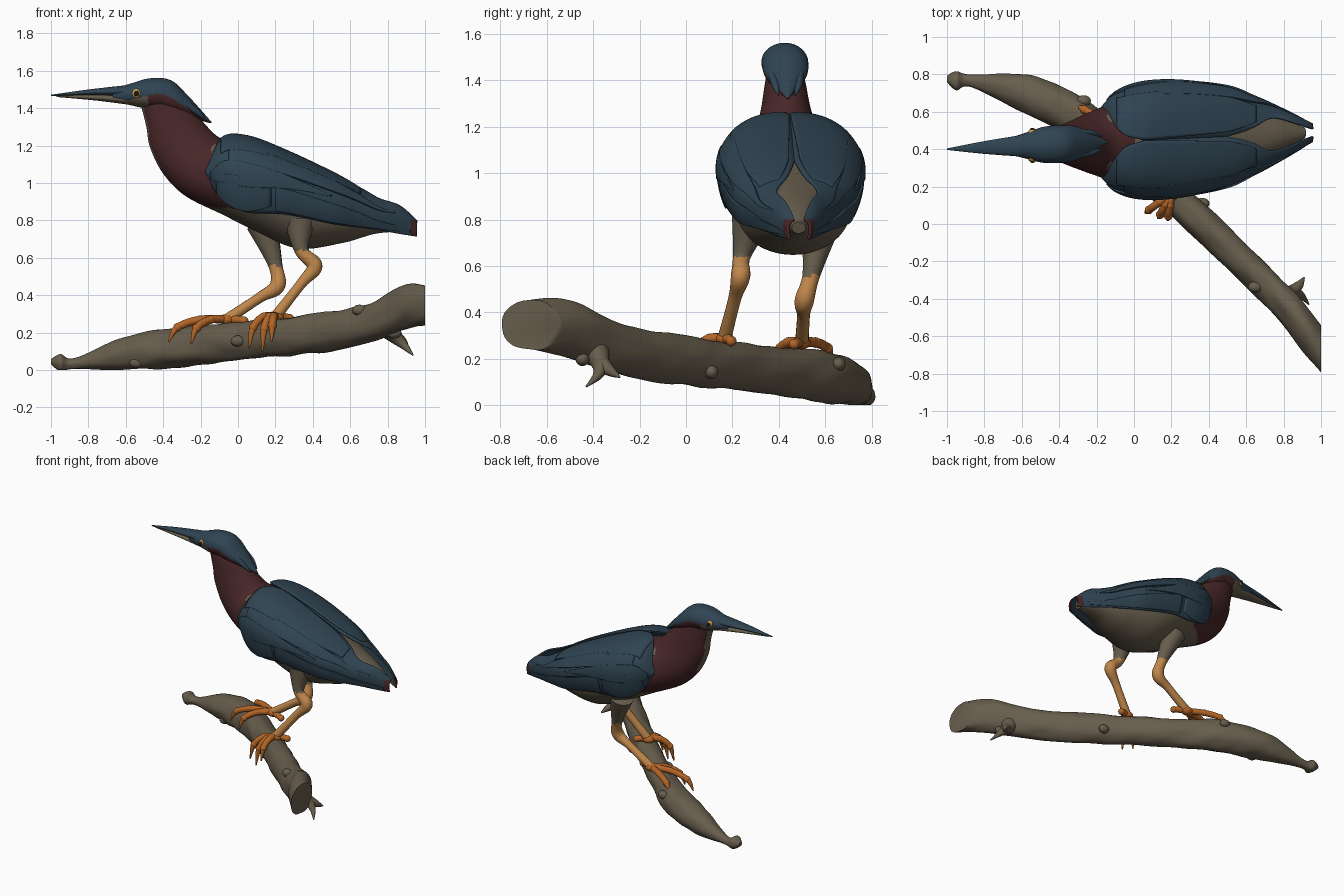
import bpy, bmesh, math
from mathutils import Vector, noise

cube = bpy.data.objects.get("Cube")
if cube:
    bpy.data.objects.remove(cube, do_unlink=True)


def material(name, red, green, blue):
    made = bpy.data.materials.new(name)
    made.use_nodes = True
    colour = (red, green, blue, 1)
    made.diffuse_color = colour
    made.node_tree.nodes["Principled BSDF"].inputs["Base Color"].default_value = colour
    return made


BLUE = material("slate blue", .029, .058, .085)
CHESTNUT = material("chestnut", .065, .02, .021)
TAUPE = material("taupe", .135, .11, .073)
TAN = material("leg tan", .52, .24, .07)
ORANGE = material("toe orange", .45, .13, .02)
AMBER = material("eye amber", .6, .3, .06)
BLACK = material("pupil black", .01, .01, .01)


def spline(rows, steps):
    """Smooth interpolation through rows of numbers."""
    result = []
    last = len(rows) - 1
    for i in range(last):
        before, start, end, after = rows[max(i - 1, 0)], rows[i], rows[i + 1], rows[min(i + 2, last)]
        for step in range(steps):
            t = step / steps
            row = []
            for a, b, c, d in zip(before, start, end, after):
                row.append(b + t / 2 * (c - a + t * (2 * a - 5 * b + 4 * c - d + t * (3 * (b - c) + d - a))))
            result.append(row)
    return result + [list(rows[-1])]


def turn(count):
    """Sine and cosine pairs around a full circle."""
    return [(math.sin(math.tau * j / count), math.cos(math.tau * j / count)) for j in range(count)]


def skin(name, rings, materials, rule=None, closed=True):
    """Join rings of points into a smooth mesh; the rule picks a material per face."""
    bm = bmesh.new()
    grid = [[bm.verts.new(point) for point in ring] for ring in rings]
    count = len(grid[0])
    for lower, upper in zip(grid, grid[1:]):
        for j in range(count if closed else count - 1):
            k = (j + 1) % count
            bm.faces.new((lower[j], lower[k], upper[k], upper[j]))
    if closed:
        bm.faces.new(grid[0])
        bm.faces.new(grid[-1])
    bmesh.ops.recalc_face_normals(bm, faces=bm.faces)
    bm.normal_update()
    for face in bm.faces:
        face.smooth = True
        if rule:
            face.material_index = rule(face.calc_center_median(), face.normal)
    for edge in bm.edges:
        edge.smooth = edge.calc_face_angle(0) < .8
    mesh = bpy.data.meshes.new(name)
    bm.to_mesh(mesh)
    bm.free()
    for entry in materials:
        mesh.materials.append(entry)
    obj = bpy.data.objects.new(name, mesh)
    bpy.context.collection.objects.link(obj)
    return obj


def middle(x):
    """Centre line of the bird, slightly turned."""
    return .445 + .045 * x


def loft(name, rows, materials, rule=None):
    """Oval sections given as top x, top z, bottom x, bottom z, half width."""
    rings = []
    for top_x, top_z, low_x, low_z, width in spline(rows, 10):
        ring = []
        for sine, cosine in turn(60):
            k = (1 + cosine) / 2
            x = low_x + (top_x - low_x) * k
            ring.append((x, middle(x) + width * sine, low_z + (top_z - low_z) * k))
        rings.append(ring)
    skin(name, rings, materials, rule)


def tube(name, points, radii, materials, rule=None):
    """Round tube through points, with one radius at each."""
    path = spline([(*point, radius) for point, radius in zip(points, radii)], 8)
    rings = []
    for i, (x, y, z, radius) in enumerate(path):
        ahead, behind = path[min(i + 1, len(path) - 1)], path[max(i - 1, 0)]
        along = Vector(ahead[:3]) - Vector(behind[:3])
        u = along.cross(Vector((.3, 1, .1))).normalized()
        v = along.cross(u).normalized()
        rings.append([Vector((x, y, z)) + radius * (u * cosine + v * sine) for sine, cosine in turn(16)])
    skin(name, rings, materials, rule)


def ball(name, centre, scale, colour):
    bm = bmesh.new()
    bmesh.ops.create_icosphere(bm, subdivisions=3, radius=1)
    for face in bm.faces:
        face.smooth = True
    mesh = bpy.data.meshes.new(name)
    bm.to_mesh(mesh)
    bm.free()
    mesh.materials.append(colour)
    obj = bpy.data.objects.new(name, mesh)
    obj.location = centre
    obj.scale = scale
    bpy.context.collection.objects.link(obj)


# Body and neck, with a pale throat stripe, shoulder patch and belly
def body_rule(centre, normal):
    side = abs(centre.y - middle(centre.x))
    belly = centre.x > 0 or centre.z < .86 - .1 * centre.x
    stripe = normal.x < -.5 and side < .035 and centre.z > 1.05
    shoulder = centre.x > -.14 and side > .11 and centre.z > 1.1
    return int(belly or stripe or shoulder)


loft("body", [
    (-.36, 1.53, -.52, 1.42, .07), (-.28, 1.44, -.49, 1.3, .09), (-.19, 1.33, -.47, 1.19, .11),
    (-.11, 1.25, -.4, 1.05, .145), (-.03, 1.22, -.28, .93, .19), (.1, 1.18, -.08, .83, .25),
    (.25, 1.12, .1, .74, .27), (.42, 1.04, .32, .65, .25), (.6, .96, .56, .68, .19),
    (.78, .88, .74, .73, .1), (.92, .79, .9, .74, .03)], [CHESTNUT, TAUPE], body_rule)


# Head with cap, cheek and chin
def head_rule(centre, normal):
    cap_edge = 1.475 - .6 * max(0, centre.x + .39) + .25 * min(0, centre.x + .45)
    if centre.z > cap_edge:
        return 0
    return 2 if centre.x < -.48 else 1


loft("head", [
    (-.68, 1.5, -.66, 1.435, .043), (-.58, 1.53, -.57, 1.415, .07), (-.47, 1.56, -.5, 1.4, .096),
    (-.36, 1.55, -.42, 1.39, .1), (-.27, 1.47, -.33, 1.37, .086), (-.14, 1.325, -.15, 1.32, .006)],
    [BLUE, CHESTNUT, TAUPE], head_rule)
loft("upper_beak", [(-.58, 1.525, -.58, 1.46, .06), (-.8, 1.5, -.8, 1.47, .034),
                    (-1, 1.472, -1, 1.464, .004)], [BLUE])
loft("lower_beak", [(-.52, 1.47, -.52, 1.41, .06), (-.75, 1.473, -.75, 1.44, .034),
                    (-.97, 1.467, -.97, 1.46, .004)], [TAUPE])

# Wing sections: x, top z, bottom z, half width, inner angle
WING = spline([
    (-.17, 1.1, 1.05, .19, 70), (-.09, 1.235, .92, .26, 12), (.05, 1.24, .845, .3, 0),
    (.25, 1.165, .835, .3, 0), (.5, 1.05, .785, .26, 0), (.64, .98, .765, .2, 8),
    (.75, .93, .75, .15, 30), (.86, .89, .73, .095, 30), (.955, .8, .715, .045, 20)], 9)
WRAP = math.radians(125)


def shell(name, side, first, last, inner_edge, outer_edge, lift, taper):
    """Curved feather layer covering part of the wing's length and girth."""
    rows = [row for row in WING if first <= row[0] <= last]
    centre = (inner_edge + outer_edge) / 2
    rings = []
    for i, (x, top, low, width, inner) in enumerate(rows):
        u = i / (len(rows) - 1)
        half = (outer_edge - inner_edge) / 2 * (1 - taper * u ** 3)
        start = max(0, math.radians(inner))
        widest = (top + low) / 2 - .02 * (1 - u)
        bulge = lift * math.sqrt(math.sin(math.pi * (.1 + .89 * u)))
        ring = []
        for j in range(29):
            angle = start + (WRAP - start) * (centre + half * (j / 14 - 1))
            sine, cosine = max(0, math.sin(angle)), math.cos(angle)
            height = (top - widest) if cosine > 0 else (low - widest) / math.cos(WRAP)
            ring.append((x, middle(x) + side * (width * sine ** .8 + bulge * sine),
                         widest + (height + bulge) * cosine))
        rings.append(ring)
    obj = skin(name, rings, [BLUE, CHESTNUT],
               lambda centre, normal: int(centre.x > .925 and centre.z < .8), closed=False)
    solid = obj.modifiers.new("thickness", "SOLIDIFY")
    solid.thickness = .01
    solid.offset = 0


# Feet grip with three front toes and one hind toe
def leg(label, hip, cuff, knee, ankle, tips):
    hip, cuff, knee, ankle = map(Vector, (hip, cuff, knee, ankle))
    tube(label + "_leg", [hip, cuff, knee, knee.lerp(ankle, .35), ankle], (.085, .038, .042, .028, .03),
         [TAN, TAUPE], lambda centre, normal: int(centre.z > cuff.z))
    ball(label + "_foot", ankle, (.045, .038, .03), ORANGE)
    for tip in map(Vector, tips):
        arch, knuckle = ankle.lerp(tip, .45), ankle.lerp(tip, .85)
        arch.z = ankle.z
        knuckle.z += (ankle.z - tip.z) / 2
        tube(label + "_toe", [ankle, arch, knuckle, tip], (.022, .021, .019, .004), [ORANGE])
        for joint in (arch, knuckle):
            ball(label + "_toe_joint", joint, (.023, .023, .023), ORANGE)


# Paired eyes, crest plumes and wing layers
for side, label in ((-1, "right"), (1, "left")):
    ball(label + "_eye", (-.54, .42 + side * .06, 1.478), (.03, .03, .028), AMBER)
    ball(label + "_pupil", (-.543, .42 + side * .086, 1.479), (.014, .007, .014), BLACK)
    tube(label + "_crest_plume", [(-.3, .43 + side * .06, 1.44), (-.22, .435 + side * .05, 1.38),
                                  (-.17, .435 + side * .035, 1.335)], (.02, .016, .002), [BLUE])
    shell(label + "_wing", side, -1, 1, 0, 1, 0, 0)
    shell(label + "_mantle", side, -.1, .66, 0, .4, .012, .3)
    shell(label + "_scapular_feathers", side, -.05, .84, .36, .58, .014, .8)
    shell(label + "_wing_coverts", side, -.15, .5, .55, .8, .013, .9)
    shell(label + "_shoulder_feathers", side, -.12, .2, .72, 1, .013, .5)
    shell(label + "_flight_feathers", side, .2, .93, .74, .97, .012, .7)

leg("right", (.33, .28, .79), (.34, .24, .64), (.41, .235, .555), (.2, .165, .285),
    [(.06, .06, .12), (.13, .03, .1), (.18, .02, .15), (.29, .2, .26)])
leg("left", (.13, .58, .78), (.2, .54, .56), (.21, .51, .45), (-.06, .5, .27),
    [(-.37, .44, .15), (-.3, .63, .2), (-.25, .37, .14), (.05, .46, .25)])

# Branch sections: x, y, z, radius, with rough bark and a flat underside
bark = []
for x, y, z, radius in spline([
        (-1, .775, .045, .015), (-.95, .765, .04, .045), (-.87, .765, .035, .03), (-.6, .7, .09, .09),
        (-.3, .57, .125, .11), (0, .33, .155, .1), (.4, -.03, .195, .105), (.7, -.32, .25, .105),
        (.88, -.52, .335, .115), (1, -.67, .345, .112)], 10):
    ring = []
    for sine, cosine in turn(40):
        rough = radius * (1 + .1 * noise.noise(Vector((x * 9, sine * 1.5, cosine * 1.5))))
        ring.append((x, y + 1.12 * rough * sine, max(0, z + rough * cosine)))
    bark.append(ring)
skin("branch", bark, [TAUPE])

# Bark knots spaced around the branch, and a broken twig
for i in range(32, 85, 9):
    x, y, z = bark[i][i * 7 % 40]
    ball("bark_knot", (x, y, max(z, .04)), (.04, .03, .03), TAUPE)
tube("twig_stub", [(.78, -.4, .25), (.84, -.37, .18), (.89, -.38, .13), (.935, -.43, .08)],
     (.07, .04, .022, .004), [TAUPE])
tube("twig_spur", [(.83, -.37, .19), (.88, -.33, .15), (.91, -.285, .12)], (.035, .025, .004), [TAUPE])
